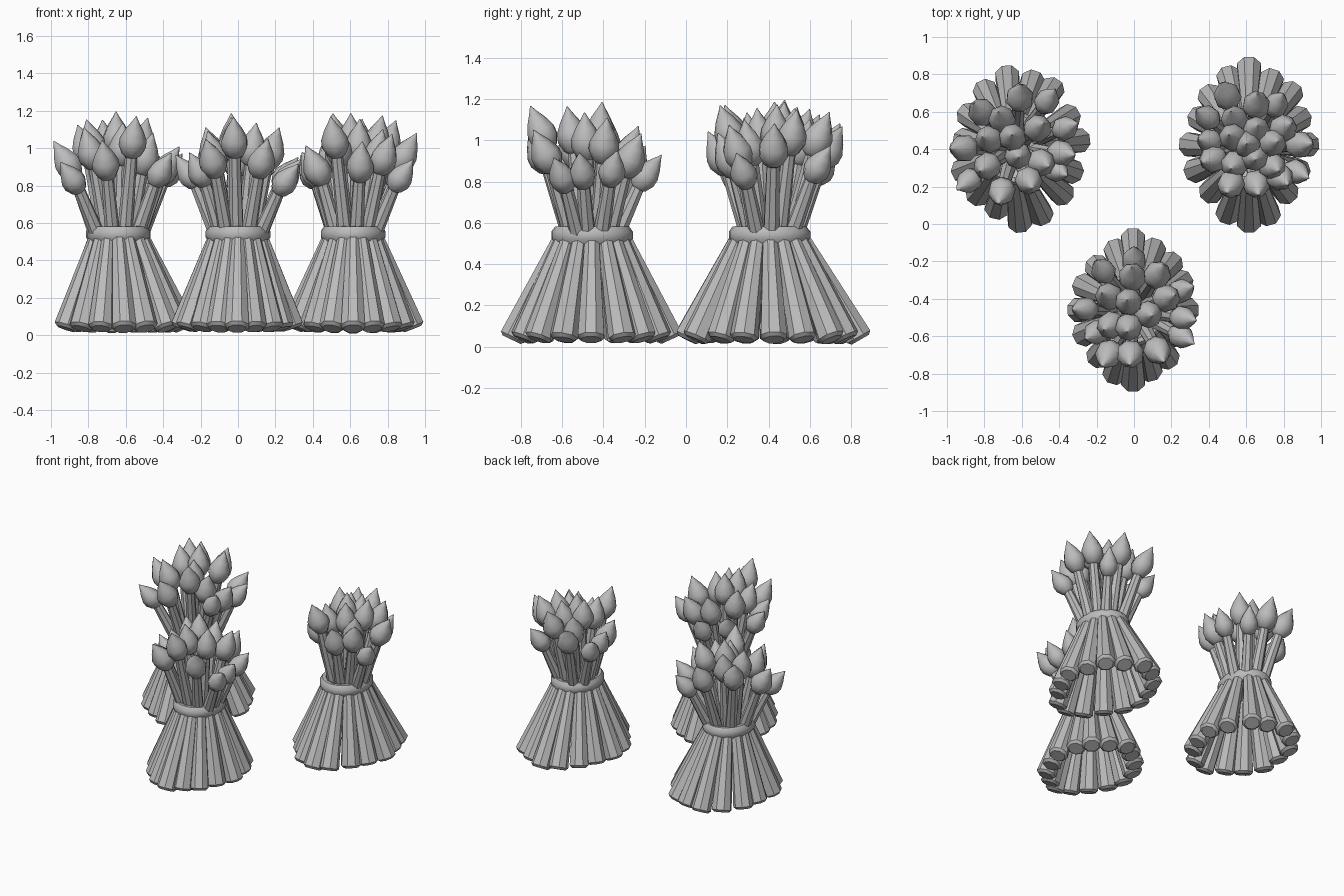
import bpy, bmesh, math, random
from mathutils import Vector

if "Cube" in bpy.data.objects:
    bpy.data.objects.remove(bpy.data.objects["Cube"])
random.seed(4)

straw = bpy.data.materials.new("plain_grey")
straw.use_nodes = True
GREY = (0.5, 0.5, 0.5, 1)
straw.diffuse_color = GREY
straw.node_tree.nodes["Principled BSDF"].inputs["Base Color"].default_value = GREY


def lathe(bm, origin, axis, profile, sides=8):
    """Rings of (distance along axis, radius), closed at both ends."""
    turn = Vector(axis).to_track_quat('Z', 'Y')
    rings = []
    for along, radius in profile:
        ring = []
        for i in range(sides):
            a = math.tau * (i + 0.5) / sides
            p = Vector((radius * math.cos(a), radius * math.sin(a), along))
            ring.append(bm.verts.new(Vector(origin) + turn @ p))
        rings.append(ring)
    for low, high in zip(rings, rings[1:]):
        for i in range(sides):
            j = (i + 1) % sides
            bm.faces.new((low[i], low[j], high[j], high[i]))
    bm.faces.new(rings[0][::-1])
    bm.faces.new(rings[-1])


def finish(bm, name, centre):
    mesh = bpy.data.meshes.new(name)
    bm.to_mesh(mesh)
    bm.free()
    mesh.materials.append(straw)
    ob = bpy.data.objects.new(name, mesh)
    ob.location = (centre[0], centre[1], 0)
    bpy.context.collection.objects.link(ob)
    bpy.ops.object.select_all(action='DESELECT')
    ob.select_set(True)
    bpy.context.view_layer.objects.active = ob
    bpy.ops.object.shade_smooth_by_angle(angle=math.radians(42))


# Splayed lower stalks, hollow in the middle
def stalks(name, centre, shift, rx, ry, count):
    bm = bmesh.new()
    for k in range(count):
        a = math.tau * k / count - math.pi / 2
        long = k % 4 == 0
        reach = 1 if long else random.uniform(0.88, 0.98)
        a += 0 if long else random.uniform(-0.05, 0.05)
        c, s = math.cos(a), math.sin(a)
        foot = Vector((rx * c * reach + shift[0], ry * s * reach + shift[1], 0.034))
        neck = Vector((0.11 * c, 0.135 * s, 0.57))
        axis = neck - foot
        lathe(bm, foot, axis, [(0, 0.052), (0.016, 0.069), (axis.length, 0.034)])
    finish(bm, name, centre)


# Band: oval ring with a rounded section
def band(name, centre):
    bm = bmesh.new()
    n, m = 24, 8
    grid = []
    for i in range(n):
        a = math.tau * i / n
        ring = []
        for j in range(m):
            b = math.tau * (j + 0.5) / m
            out, up = 0.032 * math.cos(b), 0.045 * math.sin(b)
            ring.append(bm.verts.new(((0.143 + out) * math.cos(a),
                                      (0.168 + out) * math.sin(a), 0.54 + up)))
        grid.append(ring)
    for i in range(n):
        p, q = grid[i], grid[(i + 1) % n]
        for j in range(m):
            k = (j + 1) % m
            bm.faces.new((p[j], q[j], q[k], p[k]))
    finish(bm, name, centre)


# Upper stems, each ending in a pointed bud that nods outward
BUD = [(-0.105, 0.025), (-0.085, 0.05), (-0.04, 0.071), (0, 0.069),
       (0.05, 0.046), (0.095, 0.017), (0.122, 0.002)]


def heads(name, centre, places):
    stems, buds = bmesh.new(), bmesh.new()
    for x, y, z in places:
        mid = Vector((x, y, z)) / 100
        root = Vector((mid.x * 0.38, mid.y * 0.38, 0.5))
        nod = (mid - root) * Vector((1.5, 1.5, 1)).x
        nod.z = mid.z - root.z
        size = 1.04 if z > 89 else 0.92
        base = mid - nod.normalized() * 0.07
        axis = base - root
        lathe(stems, root, axis, [(0, 0.042), (axis.length, 0.032)])
        lathe(buds, mid, nod, [(d * size, r * size) for d, r in BUD])
    finish(stems, name + "_stems", centre)
    finish(buds, name + "_buds", centre)


# Bud centres relative to each sheaf, in hundredths
front_heads = [(-2, -25, 105), (-14, -25, 94), (13, -23, 94), (-21, -13, 88),
               (-3, -10, 104), (8, -3, 101), (-13, -9, 97), (-3, 4, 106),
               (-14, 7, 99), (18, 6, 99), (-27, 0, 87), (27, -5, 85),
               (26, 10, 86), (-1, 18, 95), (13, 19, 92), (-17, 21, 88),
               (26, -15, 83), (0, 27, 84)]
left_heads = [(-7, -24, 93), (8, -18, 105), (-25, -18, 84), (-15, -10, 99),
              (2, -4, 101), (15, -8, 96), (23, -12, 88), (26, -3, 90),
              (-28, 0, 93), (-14, 5, 103), (-1, 6, 107), (13, 11, 104),
              (28, 11, 88), (-7, 16, 103), (-18, 20, 101), (3, 28, 97),
              (18, 26, 87)]
right_heads = [(4, -20, 92), (-10, -20, 105), (17, -16, 96), (26, -13, 85),
               (-20, -6, 90), (-8, -9, 101), (3, -5, 103), (13, -10, 98),
               (28, 2, 97), (13, 3, 105), (-1, 2, 106), (-22, 4, 88),
               (-9, 6, 106), (4, 10, 103), (19, 11, 103), (-8, 16, 98),
               (-23, 17, 87), (-12, 29, 96), (4, 24, 102), (15, 24, 88)]

for side, centre, shift, rx, ry, count, places in (
        ("front", (0, -0.455), (-0.005, -0.005), 0.295, 0.385, 16, front_heads),
        ("left", (-0.64, 0.405), (0.03, 0), 0.325, 0.4, 15, left_heads),
        ("right", (0.615, 0.405), (0, 0.02), 0.32, 0.42, 16, right_heads)):
    stalks(side + "_sheaf_stalks", centre, shift, rx, ry, count)
    band(side + "_sheaf_band", centre)
    heads(side + "_sheaf", centre, places)
